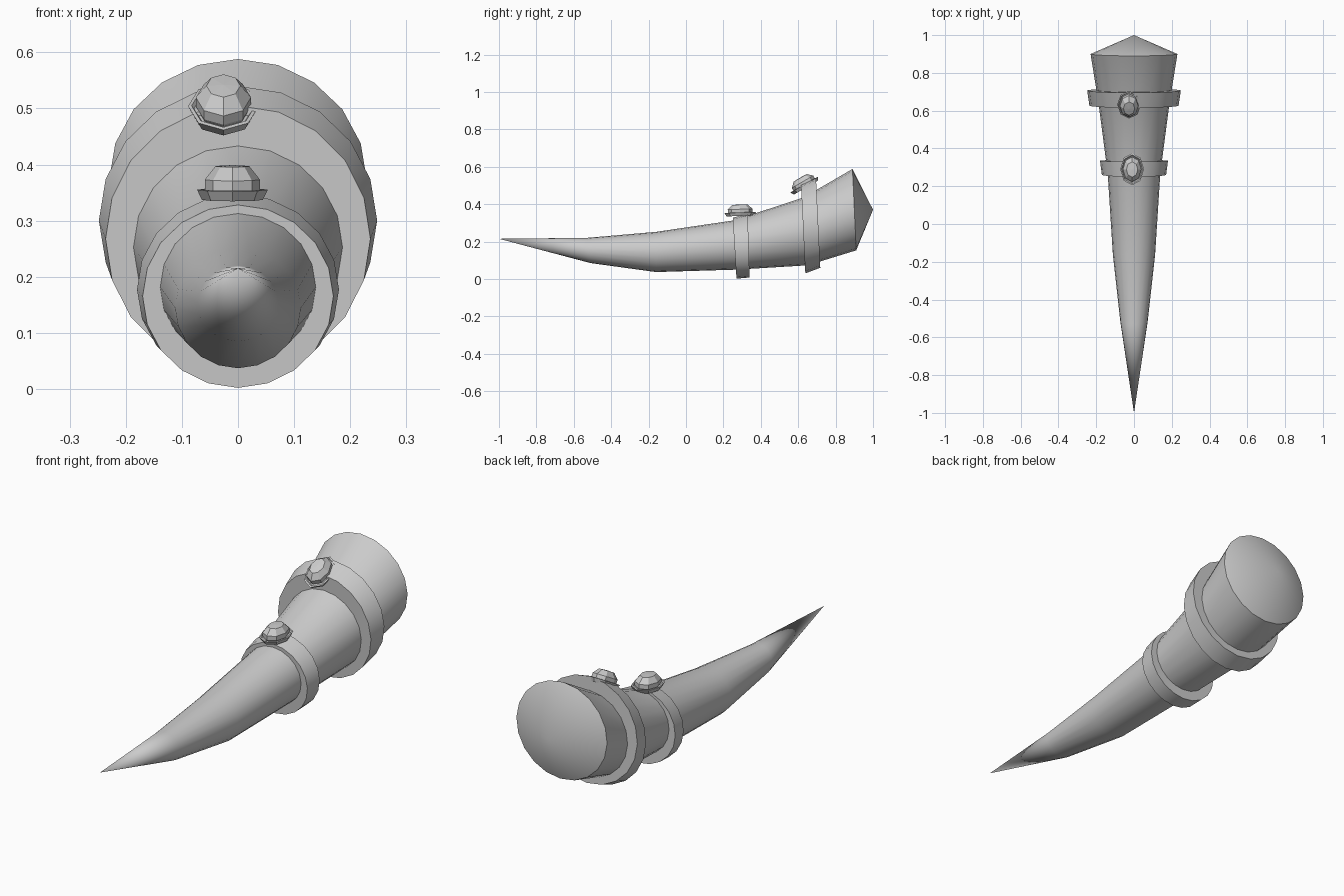
import bpy, bmesh, math
from mathutils import Vector, Matrix

if "Cube" in bpy.data.objects:
    bpy.data.objects.remove(bpy.data.objects["Cube"])


def loft(name, rings, closed_loop=False, angle=30):
    """Skin a list of rings; a ring with one point becomes a tip."""
    bm = bmesh.new()
    vr = [[bm.verts.new(p) for p in r] for r in rings]
    pairs = list(zip(vr, vr[1:]))
    if closed_loop:
        pairs.append((vr[-1], vr[0]))
    for a, b in pairs:
        n = max(len(a), len(b))
        for i in range(n):
            j = (i + 1) % n
            if len(a) == 1:
                bm.faces.new((a[0], b[j], b[i]))
            elif len(b) == 1:
                bm.faces.new((a[i], a[j], b[0]))
            else:
                bm.faces.new((a[i], a[j], b[j], b[i]))
    if not closed_loop:
        for r in (vr[0], vr[-1]):
            if len(r) > 1:
                bm.faces.new(r)
    bmesh.ops.recalc_face_normals(bm, faces=bm.faces[:])
    me = bpy.data.meshes.new(name)
    bm.to_mesh(me)
    bm.free()
    ob = bpy.data.objects.new(name, me)
    bpy.context.collection.objects.link(ob)
    if angle:
        bpy.ops.object.select_all(action='DESELECT')
        ob.select_set(True)
        bpy.context.view_layer.objects.active = ob
        bpy.ops.object.shade_smooth_by_angle(angle=math.radians(angle))
    return ob


def section(top, bottom, rx, scale=1.0, n=20):
    """Ellipse across the horn, given its top and bottom (y, z) points."""
    t, b = Vector((0, *top)), Vector((0, *bottom))
    c, v = (t + b) / 2, (t - b) / 2 * scale
    return [c + v * math.cos(2 * math.pi * i / n)
            + Vector((rx * scale * math.sin(2 * math.pi * i / n), 0, 0)) for i in range(n)]


# curved horn with shallow conical end
horn = [[Vector((0, -1, 0.215))],
        section((-0.53, 0.22), (-0.51, 0.085), 0.072),
        section((-0.16, 0.252), (-0.16, 0.037), 0.112),
        section((0.26, 0.314), (0.27, 0.05), 0.139),
        section((0.63, 0.437), (0.65, 0.073), 0.188),
        section((0.89, 0.588), (0.91, 0.153), 0.23),
        [Vector((0, 1, 0.37))]]
loft("horn", horn, angle=35)


# raised bands around the horn
def band(name, front, back, inner):
    loft(name, [section(*front, inner), section(*front), section(*back),
                section(*back, inner)], closed_loop=True)


band("front_band", ((0.25, 0.328), (0.27, 0.002), 0.170),
     ((0.33, 0.347), (0.34, 0.008), 0.180), 0.7)
band("rear_band", ((0.615, 0.505), (0.638, 0.03), 0.236),
     ((0.695, 0.54), (0.718, 0.06), 0.248), 0.67)


# faceted oval gems in flared settings
def gem(name, centre, tilt):
    m = Matrix.Translation(centre) @ Matrix.Rotation(math.radians(tilt), 4, 'X')

    def octagon(s, z):
        return [m @ Vector((0.063 * s * math.cos(i * math.pi / 4),
                            0.085 * s * math.sin(i * math.pi / 4), z)) for i in range(8)]
    loft(name + "_setting", [octagon(0.86, -0.018), octagon(1, 0),
                             octagon(0.9, 0.001), octagon(0.82, -0.006)], angle=0)
    loft(name, [octagon(0.7, -0.012), octagon(0.78, 0.0), octagon(0.78, 0.018),
                octagon(0.48, 0.042), [m @ Vector((0, 0, 0.044))]], angle=0)


gem("front_gem", (-0.01, 0.29, 0.355), 2)
gem("rear_gem", (-0.026, 0.632, 0.504), 30)
